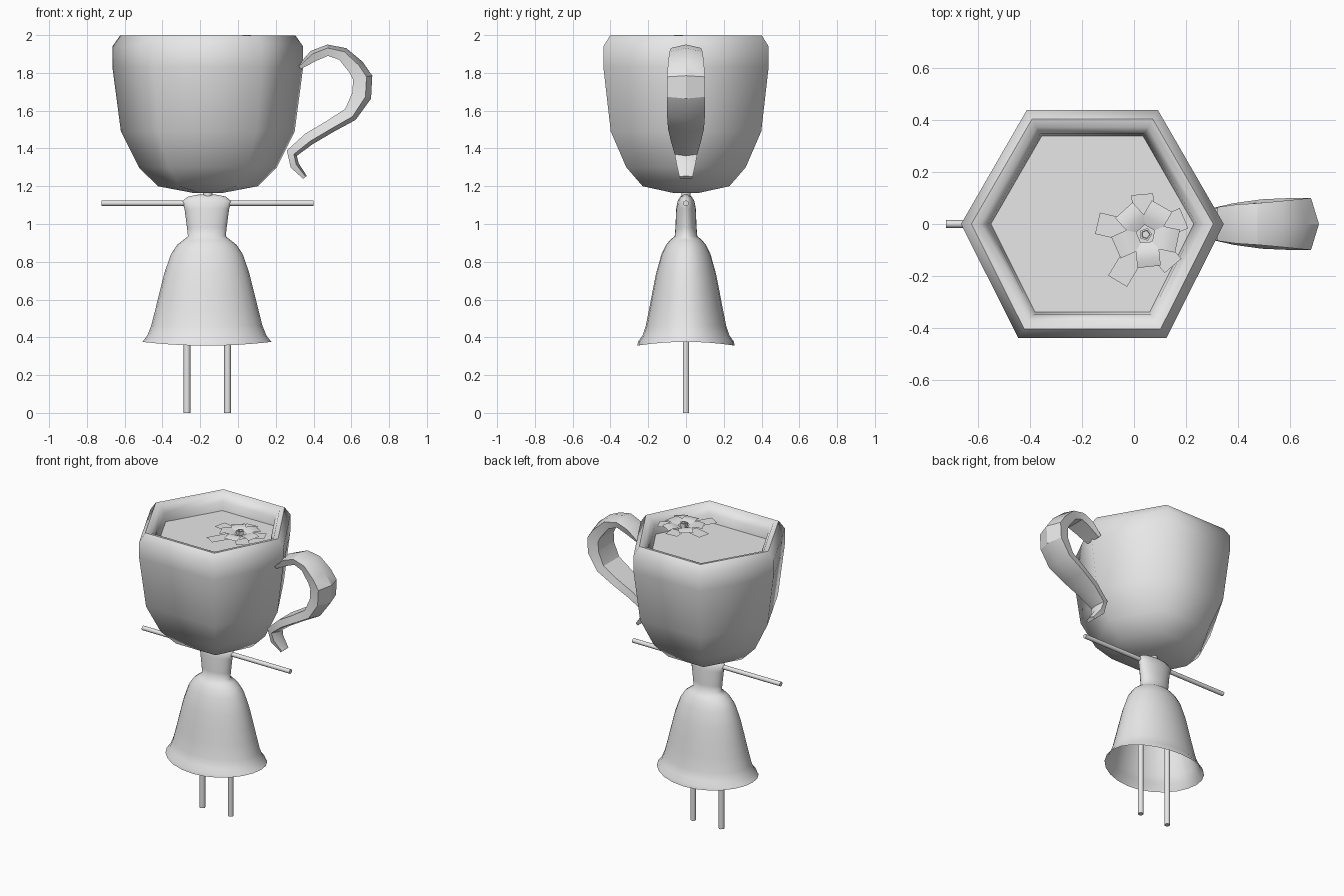
import bpy, bmesh, math
from mathutils import Vector, Matrix

if "Cube" in bpy.data.objects:
    bpy.data.objects.remove(bpy.data.objects["Cube"])

CX = -0.16  # shared axis of cup and body

clay = bpy.data.materials.new("light_grey")
clay.diffuse_color = (0.8, 0.8, 0.8, 1)
clay.use_nodes = True
clay.node_tree.nodes["Principled BSDF"].inputs["Base Color"].default_value = clay.diffuse_color


def finish(name, bm, angle=None, normals=True):
    if normals:
        bmesh.ops.recalc_face_normals(bm, faces=bm.faces)
    me = bpy.data.meshes.new(name)
    bm.to_mesh(me)
    bm.free()
    me.materials.append(clay)
    ob = bpy.data.objects.new(name, me)
    bpy.context.scene.collection.objects.link(ob)
    if angle:
        bpy.ops.object.select_all(action='DESELECT')
        ob.select_set(True)
        bpy.context.view_layer.objects.active = ob
        bpy.ops.object.shade_smooth_by_angle(angle=math.radians(angle))
    return ob


def loft(name, rings, caps=(True, True), angle=None):
    """Skin a list of equal-length point rings."""
    bm = bmesh.new()
    vs = [[bm.verts.new(p) for p in r] for r in rings]
    n = len(vs[0])
    for a, b in zip(vs, vs[1:]):
        for i in range(n):
            j = (i + 1) % n
            bm.faces.new((a[i], a[j], b[j], b[i]))
    if caps[0]:
        bm.faces.new(vs[0][::-1])
    if caps[1]:
        bm.faces.new(vs[-1])
    return finish(name, bm, angle)


def rod(name, start, end, radius, sides=10):
    start, end = Vector(start), Vector(end)
    q = (end - start).to_track_quat('Z', 'Y')
    ring = [q @ Vector((radius * math.cos(2 * math.pi * i / sides),
                        radius * math.sin(2 * math.pi * i / sides), 0)) for i in range(sides)]
    return loft(name, [[start + p for p in ring], [end + p for p in ring]], angle=40)


# Cup: six-sided shell, over the rim and down to the liquid surface
def hexagon(r, z):
    pts = []
    for i in range(6):
        a = math.radians(60 * i)
        x, y = r * math.cos(a), r * math.sin(a)
        pts.append((CX + x * (1.13 if y < -0.01 else 1), y, z))
    return pts


cup_profile = [(0.08, 1.165), (0.265, 1.2), (0.365, 1.3), (0.46, 1.49), (0.505, 1.83),
               (0.505, 1.94), (0.465, 1.997), (0.43, 1.99), (0.40, 1.94), (0.39, 1.885)]
loft("cup", [hexagon(r, z) for r, z in cup_profile], (True, False), 65)
loft("liquid", [hexagon(0.392, 1.885), hexagon(0.01, 1.885)], (False, True))

# Handle: ridged strap swept along a hooked path (x, z, half width, half thickness)
path = [(0.325, 1.83, .065, .012), (0.40, 1.89, .075, .03), (0.475, 1.92, .08, .03),
        (0.555, 1.90, .088, .036), (0.625, 1.83, .096, .045), (0.66, 1.775, .1, .052),
        (0.655, 1.68, .1, .052), (0.595, 1.58, .1, .04), (0.485, 1.515, .095, .034),
        (0.375, 1.45, .08, .034), (0.285, 1.375, .06, .03), (0.30, 1.31, .05, .024),
        (0.355, 1.247, .035, .012)]
rings = []
for i, (x, z, w, t) in enumerate(path):
    a, b = path[max(i - 1, 0)], path[min(i + 1, len(path) - 1)]
    d = Vector((b[0] - a[0], 0, b[1] - a[1])).normalized()
    n = Vector((-d.z, 0, d.x))
    section = [(t, 0), (0.4 * t, w), (-t, 0.85 * w), (-t, -0.85 * w), (0.4 * t, -w)]
    rings.append([Vector((x, y, z)) + n * o for o, y in section])
loft("handle", rings, angle=30)


# Dress: oval bodice and flared open skirt with a slightly wavy hem (z, half x, half y)
def oval(z, rx, ry, wave=0.0, sides=24):
    angles = [2 * math.pi * i / sides for i in range(sides)]
    return [(CX - 0.005 + rx * math.cos(a), ry * math.sin(a), z + wave * math.cos(2 * a))
            for a in angles]


dress = [(1.155, 0.05, 0.012), (1.145, 0.10, 0.03), (1.12, 0.132, 0.045), (1.08, 0.118, 0.052),
         (0.98, 0.105, 0.056), (0.935, 0.10, 0.06), (0.915, 0.125, 0.085), (0.89, 0.157, 0.105),
         (0.84, 0.19, 0.13), (0.74, 0.225, 0.158), (0.64, 0.25, 0.178), (0.55, 0.272, 0.195),
         (0.46, 0.295, 0.213), (0.41, 0.315, 0.23), (0.38, 0.338, 0.252)]
rings = [oval(*p) for p in dress] + [oval(0.366, 0.342, 0.258, 0.01)]
loft("dress", rings, (True, False), 60)

# Neck, arms and legs
rod("neck", (CX, 0, 1.14), (CX, 0, 1.18), 0.025)
rod("arms", (-0.722, 0, 1.11), (0.40, 0, 1.11), 0.015)
for side, x in (("left", -0.27), ("right", -0.055)):
    rod(side + "_leg", (x, 0, 0), (x, 0, 0.85), 0.018)

# Flower floating at the rim: five curled inner petals, five flat outer petals, a small eye
centre = Vector((0.045, -0.04, 0))


def petal(bm, angle, near, far, half, z_near, z_far):
    rot = Matrix.Rotation(math.radians(angle), 3, 'Z')
    steps = 3
    rows = []
    for i in range(steps + 1):
        f = i / steps
        z = z_near + (z_far - z_near) * f + 0.012 * math.sin(math.pi * f) * (z_near != z_far)
        rows.append([bm.verts.new(centre + rot @ Vector((near + (far - near) * f, s * half, z)))
                     for s in (-1, 1)])
    for a, b in zip(rows, rows[1:]):
        bm.faces.new((a[0], b[0], b[1], a[1]))


bm = bmesh.new()
for k, far in enumerate((0.155, 0.16, 0.16, 0.21, 0.19)):
    petal(bm, 95 - 72 * k, 0.07, far, 0.042, 1.975, 1.975)
    petal(bm, 132 - 72 * k, 0.03, 0.125, 0.045, 1.98, 1.986)
finish("flower_petals", bm, 40, normals=False)


def eye(r, z):
    return [centre + Vector((r * math.cos(2 * math.pi * i / 5), r * math.sin(2 * math.pi * i / 5), z))
            for i in range(5)]


loft("flower_eye", [eye(0.025, 1.975), eye(0.025, 2.0), eye(0.017, 2.0), eye(0.015, 1.985)])
